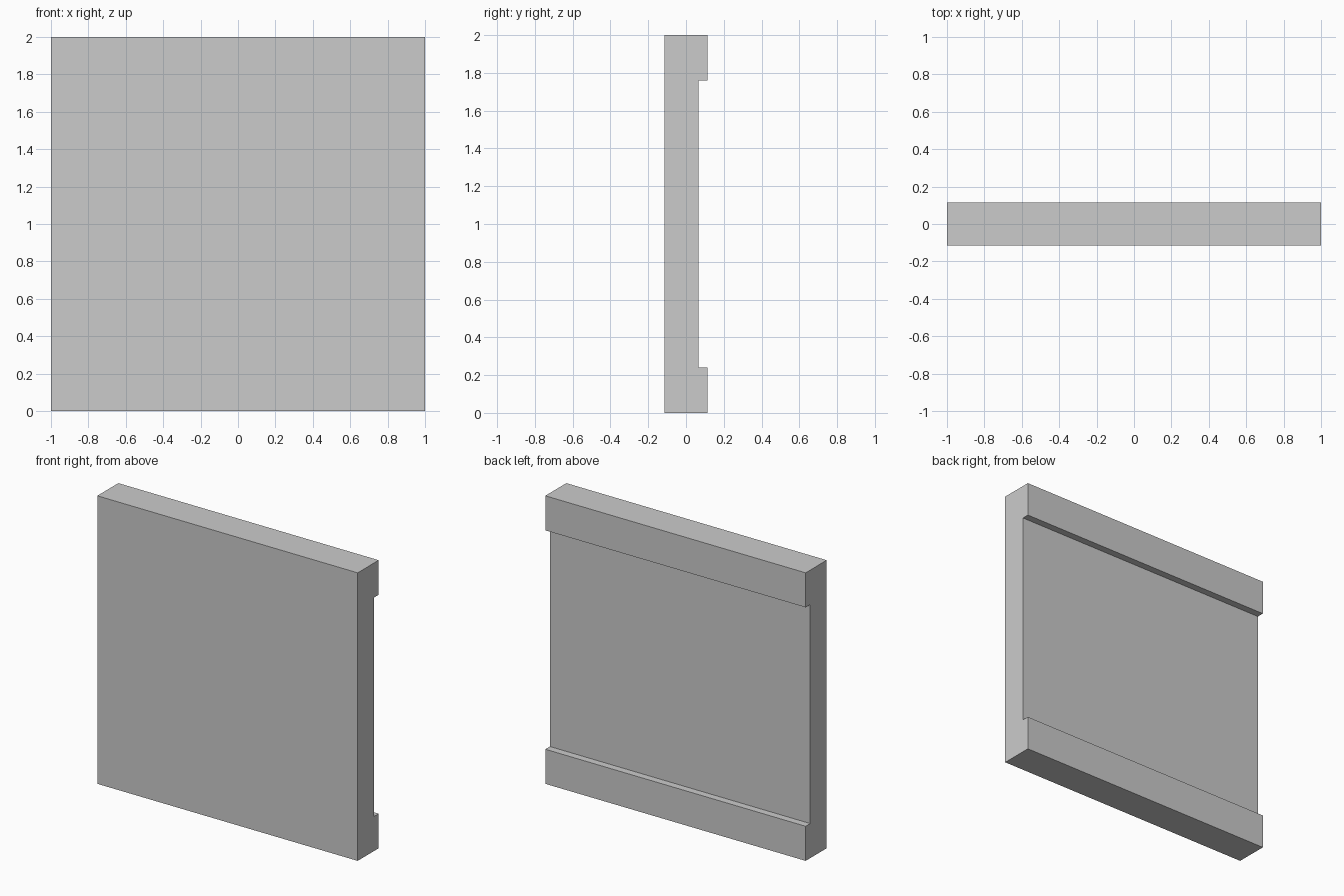
import bpy, bmesh

if "Cube" in bpy.data.objects:
    bpy.data.objects.remove(bpy.data.objects["Cube"])

# One flat grey for the whole panel
grey = bpy.data.materials.new("light_grey")
grey.diffuse_color = (0.6, 0.6, 0.6, 1)
grey.use_nodes = True
grey.node_tree.nodes["Principled BSDF"].inputs["Base Color"].default_value = grey.diffuse_color

HALF_WIDTH, HEIGHT = 1.0, 2.0
FRONT, RECESS, BACK = -0.115, 0.065, 0.115
RAIL = 0.24

# Side profile (y, z): flat front, back recessed between two rails
profile = [(FRONT, 0), (BACK, 0), (BACK, RAIL), (RECESS, RAIL),
           (RECESS, HEIGHT - RAIL), (BACK, HEIGHT - RAIL),
           (BACK, HEIGHT), (FRONT, HEIGHT)]

# Extrude the profile along x
bm = bmesh.new()
face = bm.faces.new([bm.verts.new((-HALF_WIDTH, y, z)) for y, z in profile])
ext = bmesh.ops.extrude_face_region(bm, geom=[face])
moved = [v for v in ext["geom"] if isinstance(v, bmesh.types.BMVert)]
bmesh.ops.translate(bm, verts=moved, vec=(2 * HALF_WIDTH, 0, 0))
bmesh.ops.recalc_face_normals(bm, faces=bm.faces)

mesh = bpy.data.meshes.new("wall_panel")
bm.to_mesh(mesh)
bm.free()
mesh.materials.append(grey)
bpy.context.collection.objects.link(bpy.data.objects.new("wall_panel", mesh))
